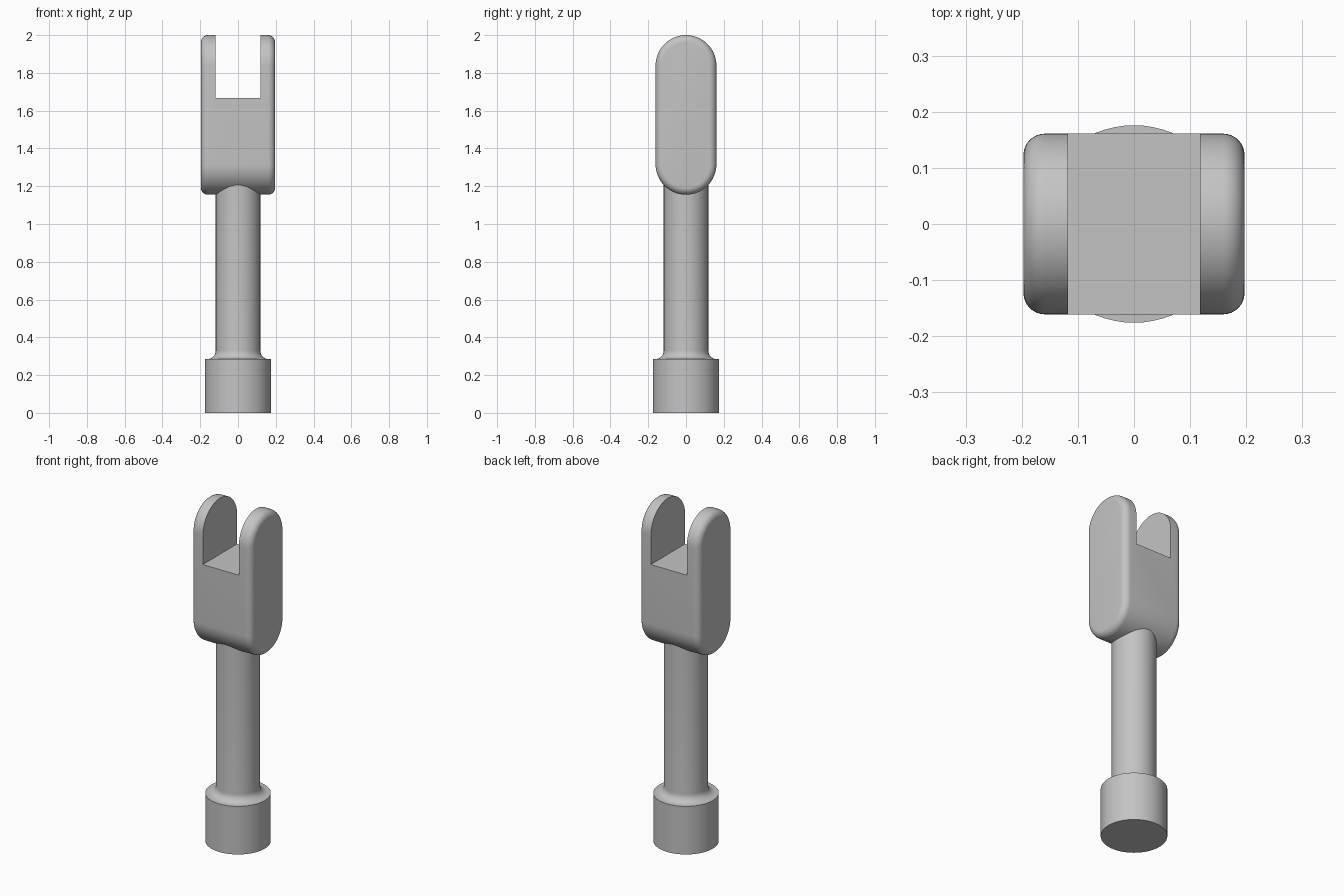
import bpy
import bmesh
from math import sin, cos, pi, radians

cube = bpy.data.objects.get("Cube")
if cube:
    bpy.data.objects.remove(cube, do_unlink=True)

steel = bpy.data.materials.new("light grey")
steel.use_nodes = True
GREY = (0.55, 0.55, 0.55, 1)
steel.diffuse_color = GREY
steel.node_tree.nodes["Principled BSDF"].inputs["Base Color"].default_value = GREY


def loft(name, rings):
    """Join equal-length point rings with quads and cap both ends."""
    bm = bmesh.new()
    loops = [[bm.verts.new(p) for p in ring] for ring in rings]
    n = len(loops[0])
    for a, b in zip(loops, loops[1:]):
        for i in range(n):
            j = (i + 1) % n
            bm.faces.new((a[i], a[j], b[j], b[i]))
    bm.faces.new(loops[0][::-1])
    bm.faces.new(loops[-1])
    bmesh.ops.recalc_face_normals(bm, faces=bm.faces[:])
    mesh = bpy.data.meshes.new(name)
    bm.to_mesh(mesh)
    bm.free()
    mesh.materials.append(steel)
    obj = bpy.data.objects.new(name, mesh)
    bpy.context.collection.objects.link(obj)
    return obj


def combine(obj, other, operation):
    """Apply a boolean and remove the helper."""
    mod = obj.modifiers.new(operation, 'BOOLEAN')
    mod.operation = operation
    mod.solver = 'EXACT'
    mod.object = other
    bpy.context.view_layer.objects.active = obj
    bpy.ops.object.modifier_apply(modifier=mod.name)
    bpy.data.objects.remove(other, do_unlink=True)


# Fork block: pill outline across the width, with rounded side edges
HALF_X, R, Z_LOW, Z_HIGH, FILLET = 0.197, 0.161, 1.155 + 0.161, 2 - 0.161, 0.038
ARC, STEPS = 32, 8


def pill(x, r):
    pts = []
    for centre, start in ((Z_HIGH, 0), (Z_LOW, pi)):
        for i in range(ARC + 1):
            a = start + pi * i / ARC
            pts.append((x, r * cos(a), centre + r * sin(a)))
    return pts


half = []
for i in range(STEPS + 1):
    a = pi / 2 * i / STEPS
    half.append((HALF_X - FILLET + FILLET * sin(a), R - FILLET + FILLET * cos(a)))
stations = [(-x, r) for x, r in reversed(half)] + half
fork = loft("fork", [pill(x, r) for x, r in stations])

# Slot between the two prongs
SLOT, FLOOR = 0.118, 1.667
slot = loft("slot_cutter", [[(-SLOT, y, FLOOR), (SLOT, y, FLOOR), (SLOT, y, 2.2), (-SLOT, y, 2.2)]
                            for y in (-0.4, 0.4)])
slot.hide_render = True
combine(fork, slot, 'DIFFERENCE')

# Collar, concave fillet and shaft turned as one piece
COLLAR, COLLAR_TOP, SHAFT, BLEND = 0.176, 0.285, 0.118, 0.045
profile = [(COLLAR, 0), (COLLAR, COLLAR_TOP)]
for i in range(STEPS + 1):
    a = pi / 2 * i / STEPS
    profile.append((SHAFT + BLEND * (1 - sin(a)), COLLAR_TOP + BLEND * (1 - cos(a))))
profile.append((SHAFT, 1.4))
SIDES = 64
rod = loft("clevis_rod", [[(r * cos(2 * pi * i / SIDES), r * sin(2 * pi * i / SIDES), z)
                           for i in range(SIDES)] for r, z in profile])
combine(rod, fork, 'UNION')

bpy.ops.object.select_all(action='DESELECT')
rod.select_set(True)
bpy.context.view_layer.objects.active = rod
bpy.ops.object.shade_smooth_by_angle(angle=radians(30))
